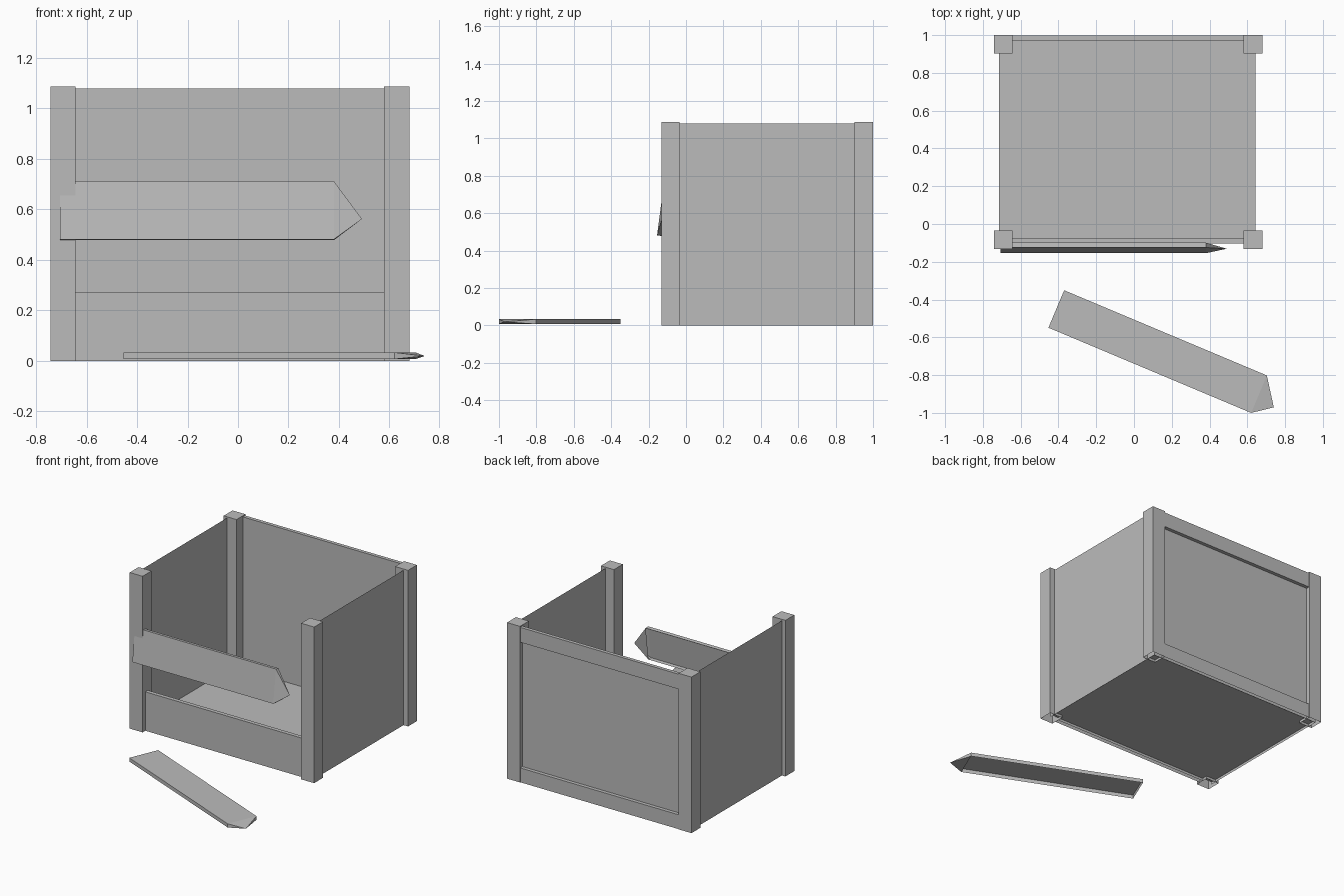
import bpy, bmesh
from math import radians
from mathutils import Matrix, Vector

cube = bpy.data.objects.get("Cube")
if cube:
    bpy.data.objects.remove(cube, do_unlink=True)

GREY = (0.5, 0.5, 0.5, 1.0)
mat = bpy.data.materials.new("plain grey")
mat.use_nodes = True
mat.diffuse_color = GREY
mat.node_tree.nodes["Principled BSDF"].inputs["Base Color"].default_value = GREY


def finish(bm, name, matrix=None):
    mesh = bpy.data.meshes.new(name)
    bm.to_mesh(mesh)
    bm.free()
    mesh.materials.append(mat)
    obj = bpy.data.objects.new(name, mesh)
    if matrix:
        obj.matrix_world = matrix
    bpy.context.collection.objects.link(obj)
    return obj


def box(name, x, y, z, open_sides=()):
    """Box between ranges; faces pointing along open_sides are left out."""
    bm = bmesh.new()
    bmesh.ops.create_cube(bm, size=1)
    gone = [f for f in bm.faces if any(f.normal.dot(Vector(d)) > 0.9 for d in open_sides)]
    bmesh.ops.delete(bm, geom=gone, context='FACES')
    for v in bm.verts:
        v.co = [r[0] if c < 0 else r[1] for c, r in zip(v.co, (x, y, z))]
    return finish(bm, name)


def sheet(name, corner, side_a, side_b):
    """Single-sided rectangle; its normal is side_a x side_b."""
    bm = bmesh.new()
    c, a, b = Vector(corner), Vector(side_a), Vector(side_b)
    bm.faces.new([bm.verts.new(p) for p in (c, c + a, c + a + b, c + b)])
    return finish(bm, name)


def plank(name, length, width, thick, tip, matrix):
    """Board with an open underside and one end broken to a point."""
    bm = bmesh.new()
    loops = [[bm.verts.new((x, y, z)) for y, z in
              ((0, 0), (width, 0), (width, thick), (0, thick))] for x in (0, length)]
    start, end = loops
    point = bm.verts.new(tip)
    for i in range(4):
        j = (i + 1) % 4
        if i:
            bm.faces.new((start[i], start[j], end[j], end[i]))
        bm.faces.new((end[i], end[j], point))
    bm.faces.new(start[::-1])
    bmesh.ops.recalc_face_normals(bm, faces=bm.faces)
    return finish(bm, name, matrix)


DOWN, INWARD = (0, 0, -1), (0, -1, 0)
LEFT_POST, RIGHT_POST = (-0.742, -0.643), (0.579, 0.679)
FRONT_POST, BACK_POST = (-0.132, -0.034), (0.902, 1.0)
WALL_X, BACK_Y, FRONT_Y = (-0.716, 0.644), 0.972, -0.074
TOP, WIDTH, DEPTH = 1.079, 1.36, 1.046
BETWEEN = (LEFT_POST[1], RIGHT_POST[0])

# Corner posts
for fb, y in (("front", FRONT_POST), ("back", BACK_POST)):
    for side, x in (("right", LEFT_POST), ("left", RIGHT_POST)):
        box(f"{fb}_{side}_post", x, y, (0, 1.087), [DOWN])

# Floor and thin walls
sheet("floor", (WALL_X[0], FRONT_Y, 0.018), (WIDTH, 0, 0), (0, DEPTH, 0))
sheet("right_wall", (WALL_X[0], FRONT_Y, 0), (0, 0, TOP), (0, DEPTH, 0))
sheet("left_wall", (WALL_X[1], FRONT_Y, 0), (0, DEPTH, 0), (0, 0, TOP))
sheet("back_wall", (WALL_X[0], BACK_Y, 0), (0, 0, TOP), (WIDTH, 0, 0))

# Rails on the front and on the outside of the back wall
box("front_rail", BETWEEN, (-0.102, FRONT_Y), (0, 0.271), [DOWN])
box("back_bottom_rail", BETWEEN, (BACK_Y, 0.997), (0, 0.1), [DOWN, INWARD])
box("back_top_rail", BETWEEN, (BACK_Y, 0.997), (0.975, TOP), [INWARD])

# Broken plank still hanging on the front right post, leaning back
hang = Matrix.Translation((-0.706, -0.129, 0.478)) @ Matrix.Rotation(radians(82.5), 4, 'X')
plank("hanging_plank", 1.086, 0.232, 0.026, (1.197, 0.083, 0.013), hang)

# Broken plank lying on the ground
lie = Matrix.Translation((-0.453, -0.549, 0.007)) @ Matrix.Rotation(radians(-22.8), 4, 'Z')
plank("fallen_plank", 1.164, 0.215, 0.026, (1.263, 0.074, 0.012), lie)
